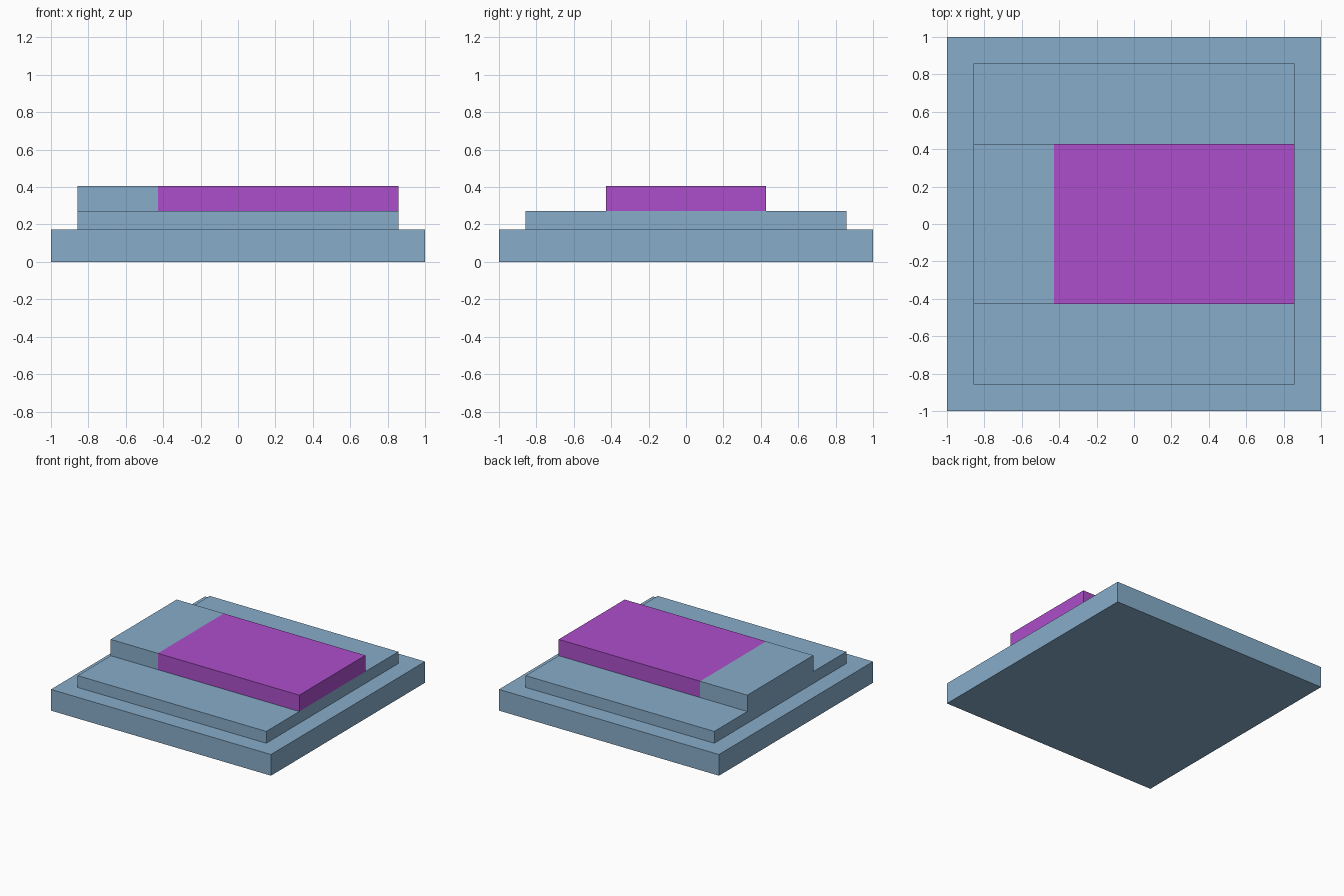
import bpy

if "Cube" in bpy.data.objects:
    bpy.data.objects.remove(bpy.data.objects["Cube"])


def material(name, color):
    mat = bpy.data.materials.new(name)
    mat.diffuse_color = (*color, 1.0)
    mat.use_nodes = True
    mat.node_tree.nodes["Principled BSDF"].inputs["Base Color"].default_value = mat.diffuse_color
    return mat


def box(name, x, y, z, mat):
    """Box from (min, max) ranges along each axis."""
    centre = [(a + b) / 2 for a, b in (x, y, z)]
    bpy.ops.mesh.primitive_cube_add(size=1, location=centre)
    obj = bpy.context.object
    obj.name = name
    obj.scale = [b - a for a, b in (x, y, z)]
    bpy.ops.object.transform_apply(location=False, rotation=False, scale=True)
    obj.data.materials.append(mat)
    return obj


blue = material("blue", (0.242, 0.418, 0.591))
purple = material("purple", (0.413, 0.076, 0.591))

OUTER, INNER, HALF = 1.0, 0.857, 0.4285
Z_BASE, Z_STEP, Z_TOP = 0.174, 0.271, 0.405

# Square tiers
box("base_slab", (-OUTER, OUTER), (-OUTER, OUTER), (0, Z_BASE), blue)
box("step_slab", (-INNER, INNER), (-INNER, INNER), (Z_BASE, Z_STEP), blue)

# Raised bar: plain end on the left, coloured cover over the rest
box("bar_end", (-INNER, -HALF), (-HALF, HALF), (Z_STEP, Z_TOP), blue)
box("bar_cover", (-HALF, INNER), (-HALF, HALF), (Z_STEP, Z_TOP), purple)
